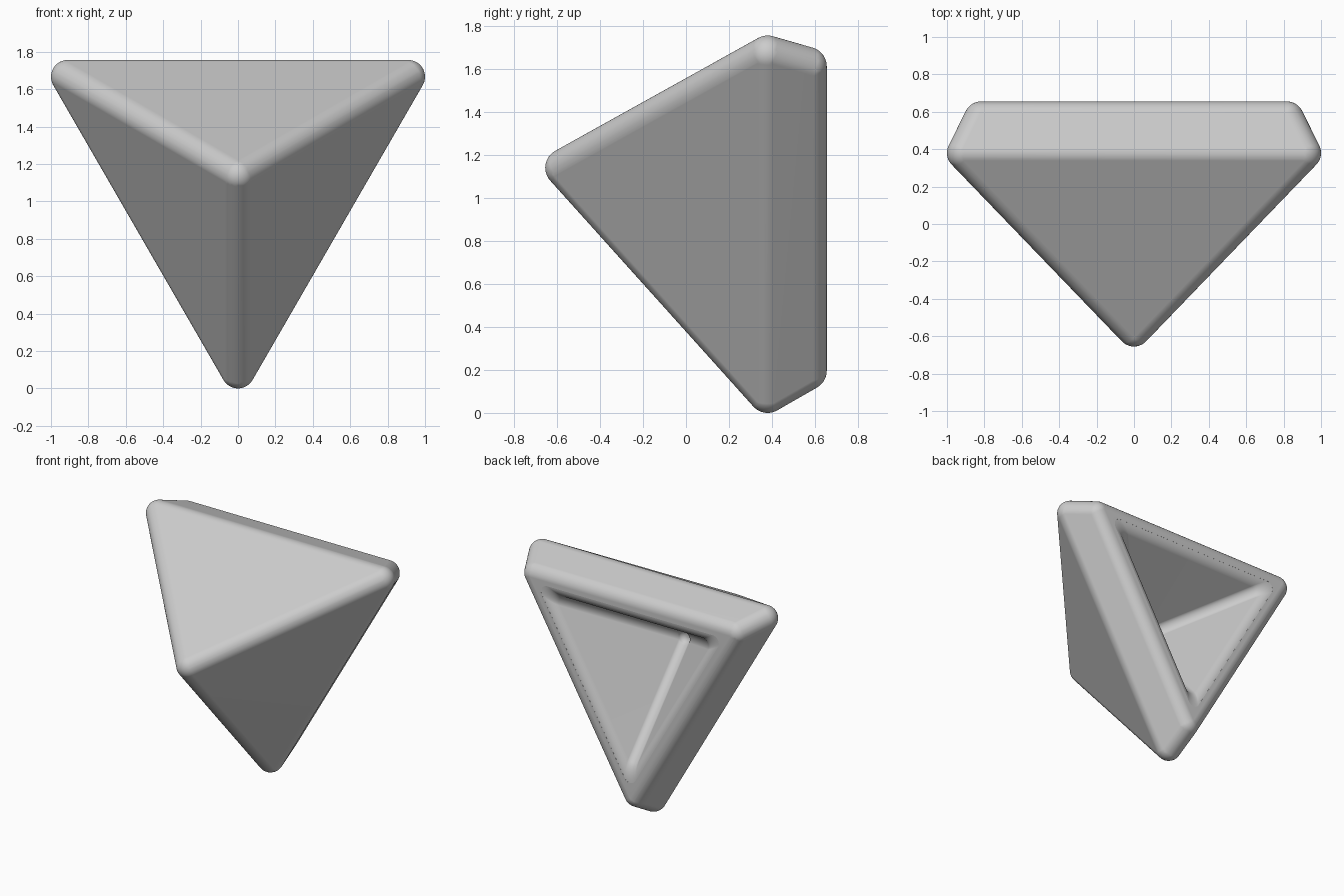
import bpy, bmesh, math
from mathutils import Vector, Matrix

if "Cube" in bpy.data.objects:
    bpy.data.objects.remove(bpy.data.objects["Cube"])

R = 0.09                      # rounding radius of the outer edges
RHO = 0.91 / math.sqrt(3)     # inradius of the widest triangle (rounding centres)
ZC = R + 2 * RHO              # height of the triangle centre
SLOPE = RHO / 0.945           # steepness of the front faces
BACK = 0.655
DIRS = [math.radians(a) for a in (30, 150, 270)]


def corners(rho, y):
    return [Vector((2 * rho * math.cos(a), y, ZC + 2 * rho * math.sin(a))) for a in DIRS]


def make_object(name, bm):
    bmesh.ops.recalc_face_normals(bm, faces=bm.faces)
    mesh = bpy.data.meshes.new(name)
    bm.to_mesh(mesh)
    bm.free()
    ob = bpy.data.objects.new(name, mesh)
    bpy.context.collection.objects.link(ob)
    return ob


# Outer body: convex hull of balls at the inner corner points
bm = bmesh.new()
points = [Vector((0, -0.565, ZC))] + corners(RHO, 0.38) + corners(RHO - 0.053, BACK - R)
for p in points:
    bmesh.ops.create_icosphere(bm, subdivisions=4, radius=R, matrix=Matrix.Translation(p))
hull = bmesh.new()
for v in bm.verts:
    hull.verts.new(v.co)
bm.free()
res = bmesh.ops.convex_hull(hull, input=hull.verts[:], use_existing_faces=False)
bmesh.ops.delete(hull, geom=[v for v in hull.verts if not v.link_faces], context='VERTS')
body = make_object("pyramid_shell", hull)

# Cavity cutter: rounded triangle lofted from a flared lip to a blunt tip
LIP, K, RHO_IN = 0.085, 0.05, 0.40
norm = math.hypot(1, SLOPE)
c = RHO_IN + LIP * (norm - SLOPE)
end = math.acos(SLOPE / norm)
profile = [(-0.05, c)]
for i in range(1, 11):
    t = end * i / 10
    profile.append((LIP * (1 - math.cos(t)), c - LIP * math.sin(t)))
d0, r0 = profile[-1]
profile.append((d0 + (r0 - K) / SLOPE, K))
for i in range(1, 5):
    t = math.radians(20 * i)
    profile.append((profile[11][0] + 0.04 * math.sin(t), K * math.cos(t)))

cut = bmesh.new()
STEPS = 10
rings = []
for d, rho in profile:
    k = min(K, rho)
    ring = []
    for a, p in zip(DIRS, corners(rho - k, BACK - d)):
        for s in range(STEPS + 1):
            b = a + math.radians(-60 + 120 * s / STEPS)
            ring.append(cut.verts.new(p + Vector((k * math.cos(b), 0, k * math.sin(b)))))
    rings.append(ring)
n = len(rings[0])
for r1, r2 in zip(rings, rings[1:]):
    for j in range(n):
        cut.faces.new((r1[j], r1[(j + 1) % n], r2[(j + 1) % n], r2[j]))
cut.faces.new(rings[0])
cut.faces.new(rings[-1])
bmesh.ops.remove_doubles(cut, verts=cut.verts[:], dist=1e-5)
cutter = make_object("cavity_cutter", cut)
cutter.hide_render = True

# Cut the cavity, then drop the cutter
mod = body.modifiers.new("cavity", 'BOOLEAN')
mod.operation = 'DIFFERENCE'
mod.solver = 'EXACT'
mod.object = cutter
bpy.context.view_layer.objects.active = body
body.select_set(True)
cutter.select_set(False)
bpy.ops.object.modifier_apply(modifier=mod.name)
bpy.data.objects.remove(cutter)

# Grey finish with clean shading on the flat faces
mat = bpy.data.materials.new("light grey")
mat.diffuse_color = (0.6, 0.6, 0.6, 1)
mat.use_nodes = True
mat.node_tree.nodes["Principled BSDF"].inputs["Base Color"].default_value = mat.diffuse_color
body.data.materials.clear()
body.data.materials.append(mat)
bpy.ops.object.shade_smooth_by_angle(angle=math.radians(40))
wn = body.modifiers.new("weighted_normals", 'WEIGHTED_NORMAL')
wn.keep_sharp = True
